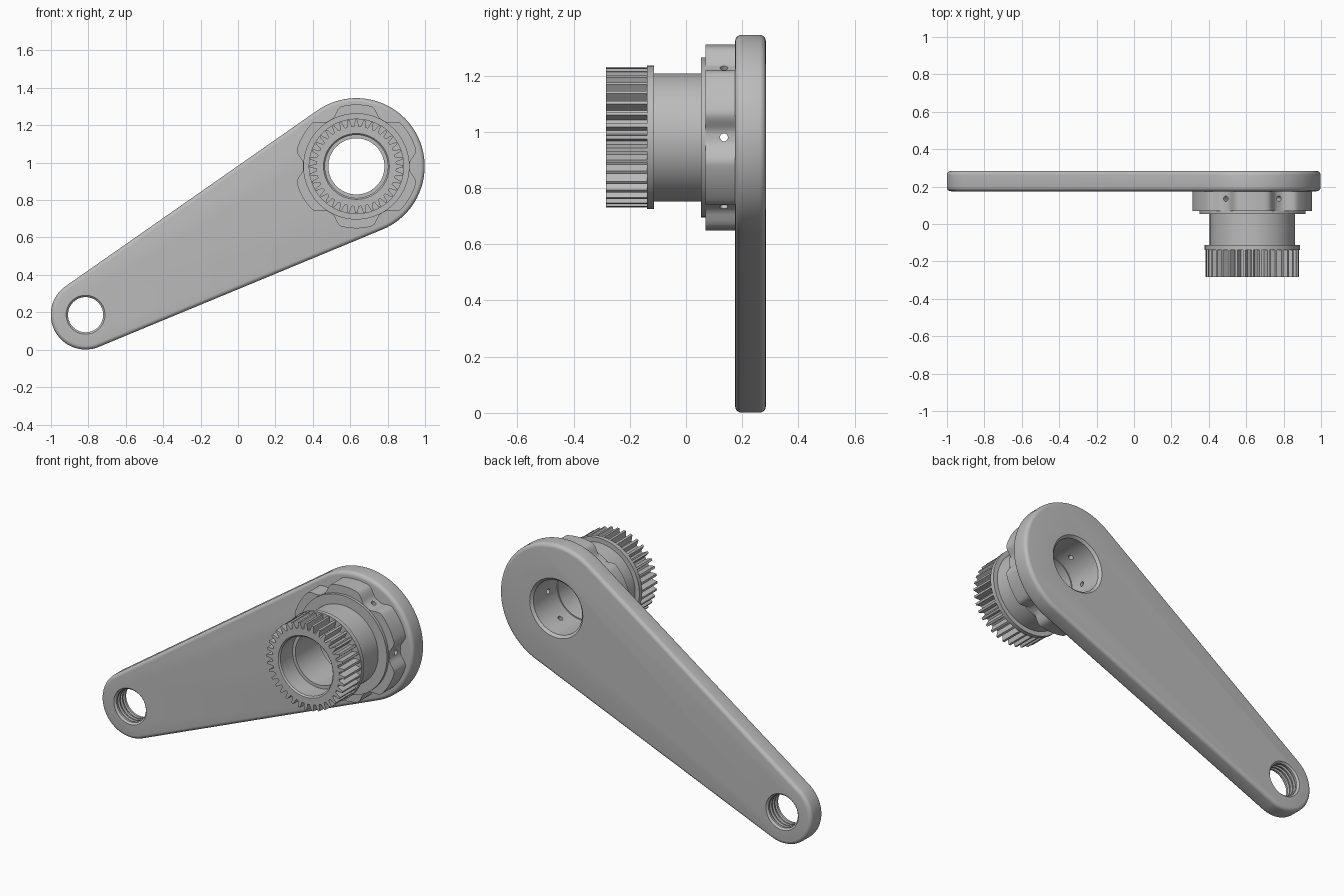
import bpy, bmesh
from math import sin, cos, pi, radians, asin, atan2, hypot

if "Cube" in bpy.data.objects:
    bpy.data.objects.remove(bpy.data.objects["Cube"])

steel = bpy.data.materials.new("grey metal")
steel.use_nodes = True
GREY = (0.5, 0.5, 0.5, 1)
steel.diffuse_color = GREY
steel.node_tree.nodes["Principled BSDF"].inputs["Base Color"].default_value = GREY

HUB = (0.633, 0.98)       # axle centre in x, z
PIN = (-0.815, 0.187)     # small end centre
SIDES = 144


def circle(r, n=SIDES, centre=HUB):
    return [(centre[0] + r * cos(2 * pi * i / n), centre[1] + r * sin(2 * pi * i / n))
            for i in range(n)]


def loft(name, sections, tube=False):
    """Join equal-sized x-z outlines placed along y; a tube loops back to its start."""
    bm = bmesh.new()
    rings = [[bm.verts.new((x, y, z)) for x, z in pts] for y, pts in sections]
    pairs = list(zip(rings, rings[1:] + rings[:1])) if tube else list(zip(rings, rings[1:]))
    for a, b in pairs:
        for i in range(len(a)):
            j = (i + 1) % len(a)
            bm.faces.new((a[i], a[j], b[j], b[i]))
    if not tube:
        bm.faces.new(rings[0])
        bm.faces.new(rings[-1])
    bmesh.ops.recalc_face_normals(bm, faces=bm.faces)
    mesh = bpy.data.meshes.new(name)
    bm.to_mesh(mesh)
    bm.free()
    mesh.materials.append(steel)
    ob = bpy.data.objects.new(name, mesh)
    bpy.context.collection.objects.link(ob)
    return ob


def activate(ob):
    bpy.ops.object.select_all(action='DESELECT')
    ob.select_set(True)
    bpy.context.view_layer.objects.active = ob


def cut(ob, cutter):
    mod = ob.modifiers.new("cut", 'BOOLEAN')
    mod.operation = 'DIFFERENCE'
    mod.solver = 'EXACT'
    mod.object = cutter
    activate(ob)
    bpy.ops.object.modifier_apply(modifier=mod.name)
    bpy.data.objects.remove(cutter)


def ring(name, y0, y1, outer, inner):
    return loft(name, [(y0, circle(outer)), (y1, circle(outer)),
                       (y1, circle(inner)), (y0, circle(inner))], tube=True)


# Arm: tapered plate wrapping two circles, with rounded rims
def arm_outline(inset):
    big, small, n = 0.365, 0.186, 48
    dx, dz = HUB[0] - PIN[0], HUB[1] - PIN[1]
    axis = atan2(dz, dx)
    half = pi / 2 + asin((big - small) / hypot(dx, dz))
    pts = []
    for c, r, start, sweep in ((HUB, big, axis - half, 2 * half),
                               (PIN, small, axis + half, 2 * (pi - half))):
        for i in range(n + 1):
            a = start + sweep * i / n
            pts.append((c[0] + (r - inset) * cos(a), c[1] + (r - inset) * sin(a)))
    return pts


FRONT, BACK, ROUND = 0.175, 0.284, 0.022
steps = [radians(18 * i) for i in range(6)]
rim = [(ROUND * (1 - sin(a)), ROUND * (1 - cos(a))) for a in steps]
arm = loft("arm", [(FRONT + d, arm_outline(i)) for i, d in
                   [(r[0], r[1]) for r in rim]] +
           [(BACK - d, arm_outline(i)) for i, d in reversed(rim)])

# Axle bore through the arm, chamfered at the back
cut(arm, loft("bore_cutter", [(y, circle(r)) for y, r in
                              ((0.1, 0.156), (0.27, 0.156), (0.286, 0.172), (0.3, 0.172))]))

# Threaded hole at the small end
thread = [(0.16, 0.104), (0.176, 0.104), (0.186, 0.094)]
for k in range(3):
    y = 0.198 + k * 0.024
    thread += [(y, 0.094), (y + 0.004, 0.103), (y + 0.012, 0.103), (y + 0.016, 0.094)]
thread += [(0.274, 0.094), (0.284, 0.104), (0.3, 0.104)]
cut(arm, loft("thread_cutter", [(y, circle(r, 64, PIN)) for y, r in thread]))


# Lobed hub: six broad lobes with shallow valleys between them
def lobed_outline():
    pts = []
    for i in range(SIDES):
        deg = 360 * i / SIDES
        t = min(max((abs(deg % 60 - 30) - 14) / 13, 0), 1)
        r = 0.331 - 0.046 * t * t * (3 - 2 * t)
        pts.append((HUB[0] + r * cos(radians(deg)), HUB[1] + r * sin(radians(deg))))
    return pts


hub = loft("lobed_hub", [(0.07, lobed_outline()), (0.177, lobed_outline()),
                         (0.177, circle(0.156)), (0.07, circle(0.156))], tube=True)

# Radial screw holes, one per valley
for k in range(6):
    a = k * pi / 3
    bpy.ops.mesh.primitive_cylinder_add(
        vertices=20, radius=0.014, depth=0.3, rotation=(0, pi / 2 - a, 0),
        location=(HUB[0] + 0.25 * cos(a), 0.135, HUB[1] + 0.25 * sin(a)))
    cut(hub, bpy.context.object)

# Stacked round parts in front of the hub
flange = ring("hub_flange", 0.054, 0.07, 0.284, 0.156)
sleeve = ring("sleeve", -0.115, 0.054, 0.228, 0.15)
collar = ring("gear_collar", -0.138, -0.113, 0.255, 0.15)


# Gear with tapered teeth and a counterbored front
def gear_outline(teeth=36, tip=0.25, root=0.214):
    pitch = 2 * pi / teeth
    pts = []
    for i in range(teeth):
        for f, r in ((-0.34, root), (-0.14, tip), (0.14, tip), (0.34, root)):
            a = pi / 2 + (i + f) * pitch
            pts.append((HUB[0] + r * cos(a), HUB[1] + r * sin(a)))
    return pts


def bore(r):
    turned = circle(r)
    q = SIDES // 4
    return turned[q:] + turned[:q]


gear = loft("gear", [(-0.284, gear_outline()), (-0.138, gear_outline()),
                     (-0.138, bore(0.15)), (-0.165, bore(0.15)),
                     (-0.165, bore(0.168)), (-0.276, bore(0.168)),
                     (-0.284, bore(0.176))], tube=True)

for ob in (arm, hub, flange, sleeve, collar, gear):
    activate(ob)
    bpy.ops.object.shade_smooth_by_angle(angle=radians(28))
